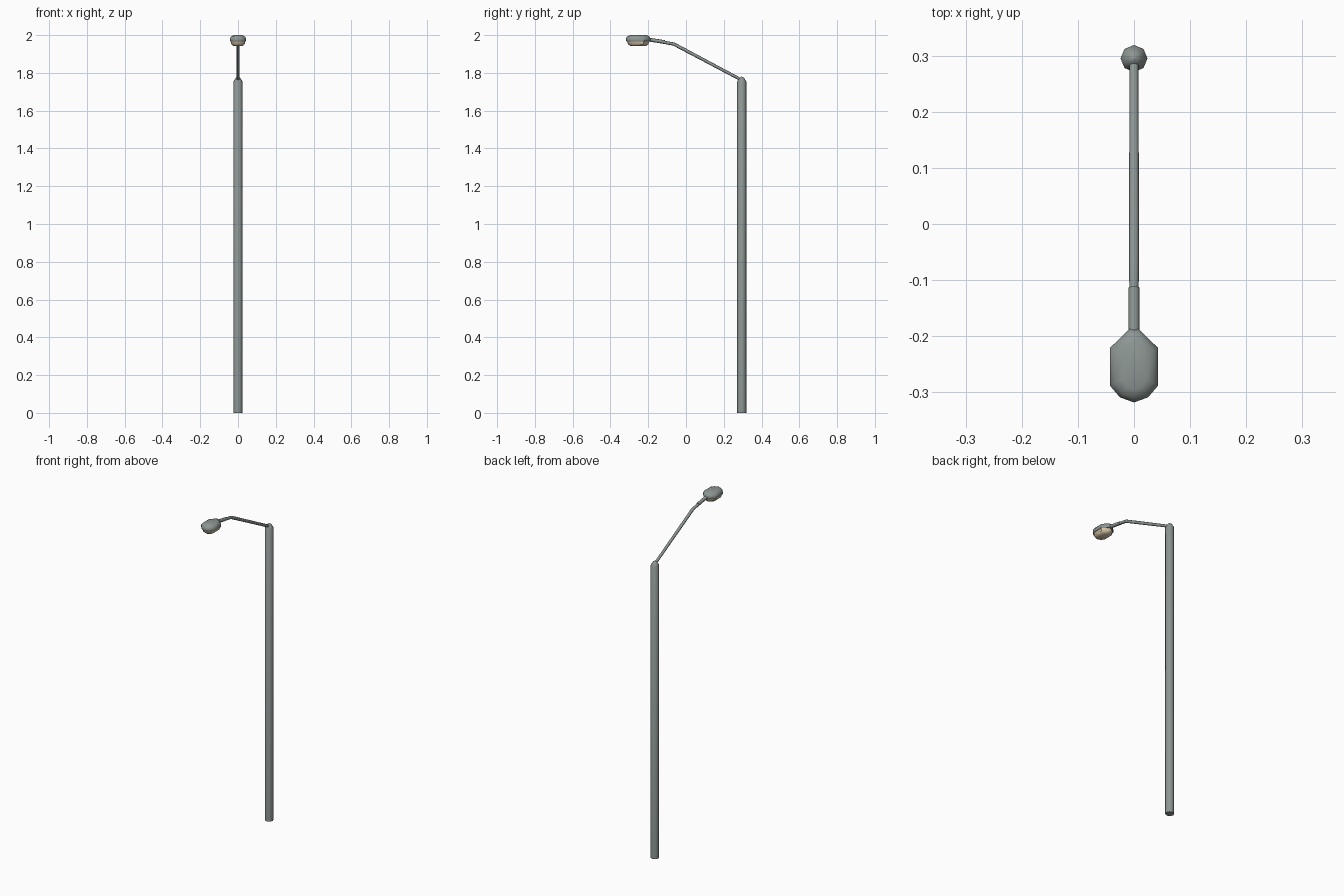
import bpy, bmesh, math
from mathutils import Vector

if "Cube" in bpy.data.objects:
    bpy.data.objects.remove(bpy.data.objects["Cube"])


def material(name, rgb):
    m = bpy.data.materials.new(name)
    m.diffuse_color = (*rgb, 1)
    m.use_nodes = True
    m.node_tree.nodes["Principled BSDF"].inputs["Base Color"].default_value = m.diffuse_color
    return m


grey = material("grey_metal", (0.27, 0.31, 0.30))
beige = material("beige_lens", (0.72, 0.60, 0.42))


def loft(name, rings, mat, angle=40):
    """Skin a list of equal-length closed rings and cap both ends."""
    bm = bmesh.new()
    vs = [[bm.verts.new(p) for p in r] for r in rings]
    n = len(rings[0])
    for a, b in zip(vs, vs[1:]):
        for i in range(n):
            j = (i + 1) % n
            bm.faces.new((a[i], a[j], b[j], b[i]))
    bm.faces.new(vs[0])
    bm.faces.new(vs[-1])
    bmesh.ops.recalc_face_normals(bm, faces=bm.faces)
    me = bpy.data.meshes.new(name)
    bm.to_mesh(me)
    bm.free()
    me.materials.append(mat)
    ob = bpy.data.objects.new(name, me)
    bpy.context.collection.objects.link(ob)
    bpy.ops.object.select_all(action='DESELECT')
    ob.select_set(True)
    bpy.context.view_layer.objects.active = ob
    bpy.ops.object.shade_smooth_by_angle(angle=math.radians(angle))
    return ob


def tube(name, path, sides=8):
    """Sweep a polygon along (y, z, radius) points in the x = 0 plane."""
    pts = [Vector((0, y, z)) for y, z, r in path]
    rings = []
    for k, (p, (_, _, r)) in enumerate(zip(pts, path)):
        d = (pts[min(k + 1, len(pts) - 1)] - pts[max(k - 1, 0)]).normalized()
        up = Vector((1, 0, 0)).cross(d)
        rings.append([p + r * (math.cos(t) * Vector((1, 0, 0)) + math.sin(t) * up)
                      for t in (2 * math.pi * i / sides for i in range(sides))])
    return loft(name, rings, grey, 50)


# Pole with a small pointed cap
tube("pole", [(0.295, 0, 0.024), (0.295, 1.755, 0.024),
              (0.295, 1.774, 0.012), (0.295, 1.78, 0.002)])

# Bent arm and the socket that joins it to the lamp
tube("arm", [(0.295, 1.762, 0.008), (-0.065, 1.953, 0.009), (-0.135, 1.965, 0.008)])
tube("lamp_socket", [(-0.113, 1.963, 0.010), (-0.20, 1.977, 0.010)])

# Lamp outline seen from above (right half, mirrored)
half = [(0.008, -0.187), (0.043, -0.221), (0.043, -0.288), (0.025, -0.309)]
outline = half + [(0, -0.318)] + [(-x, y) for x, y in reversed(half)]
CY = -0.255


def ring(z, s, sy=None):
    sy = sy or s
    return [(x * s, CY + (y - CY) * sy, z) for x, y in outline]


# Lamp housing: domed top and straight rim
loft("lamp_housing", [ring(1.966, 0.95), ring(1.971, 1), ring(1.982, 1),
                      ring(1.994, 0.82, 0.88), ring(2.0, 0.5, 0.65)], grey)

# Lens bulging below the housing
loft("lamp_lens", [ring(1.967, 0.90), ring(1.951, 0.82), ring(1.942, 0.55, 0.62)], beige)
